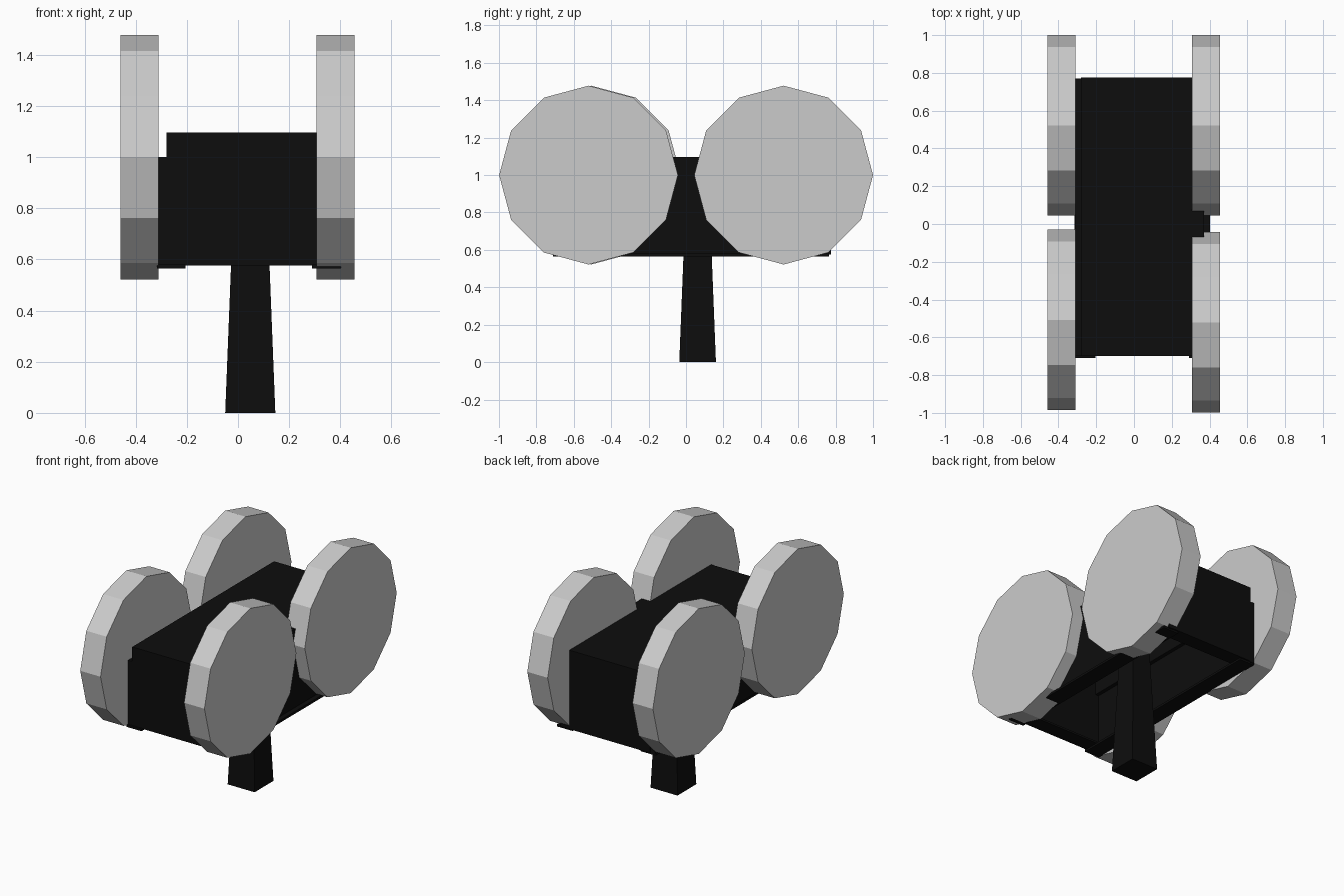
import bpy
from math import pi

if "Cube" in bpy.data.objects:
    bpy.data.objects.remove(bpy.data.objects["Cube"])

black = bpy.data.materials.new("black_paint")
black.diffuse_color = (0.004, 0.004, 0.004, 1)
black.use_nodes = True
black.node_tree.nodes["Principled BSDF"].inputs["Base Color"].default_value = black.diffuse_color


def box(name, x, y, z, top=None):
    """Box from x, y, z ranges; top gives other x, y ranges for a taper."""
    tx, ty = top or (x, y)
    verts = [(a, b, z[0]) for a, b in ((x[0], y[0]), (x[1], y[0]), (x[1], y[1]), (x[0], y[1]))]
    verts += [(a, b, z[1]) for a, b in ((tx[0], ty[0]), (tx[1], ty[0]), (tx[1], ty[1]), (tx[0], ty[1]))]
    faces = [(3, 2, 1, 0), (4, 5, 6, 7)]
    faces += [(i, (i + 1) % 4, (i + 1) % 4 + 4, i + 4) for i in range(4)]
    mesh = bpy.data.meshes.new(name)
    mesh.from_pydata(verts, [], faces)
    mesh.materials.append(black)
    ob = bpy.data.objects.new(name, mesh)
    bpy.context.collection.objects.link(ob)
    return ob


# Wheels: twelve-sided discs
for name, x, y in (("left_front", -0.385, -0.507), ("left_back", -0.385, 0.522),
                   ("right_front", 0.381, -0.521), ("right_back", 0.381, 0.522)):
    bpy.ops.mesh.primitive_cylinder_add(vertices=12, radius=0.478, depth=0.148,
                                        location=(x, y, 1.0), rotation=(0, pi / 2, 0))
    bpy.context.object.name = name + "_wheel"

# Hollow body open at the bottom
length = (-0.70, 0.775)
box("roof_panel", (-0.28, 0.37), length, (1.065, 1.096))
box("left_panel", (-0.313, -0.28), (-0.70, 0.77), (0.575, 1.0))
box("left_upper_panel", (-0.28, -0.255), length, (0.97, 1.065))
box("right_panel", (0.34, 0.37), length, (0.575, 1.065))
box("front_panel", (-0.28, 0.34), (-0.70, -0.67), (0.578, 1.065))
box("back_panel", (-0.28, 0.34), (0.745, 0.775), (0.578, 1.065))

# Bottom rails and end strips
for name, x in (("left_rail", (-0.316, -0.205)), ("right_rail", (0.29, 0.403))):
    box(name, x, (-0.71, 0.765), (0.565, 0.58))
for name, y in (("front_strip", (-0.70, -0.60)), ("back_strip", (0.675, 0.775))):
    box(name, (-0.28, 0.34), y, (0.577, 0.59))

# Tapered centre post running up to the roof
box("centre_post", (-0.05, 0.146), (-0.036, 0.16), (0, 1.065),
    top=((-0.008, 0.104), (0.006, 0.118)))
